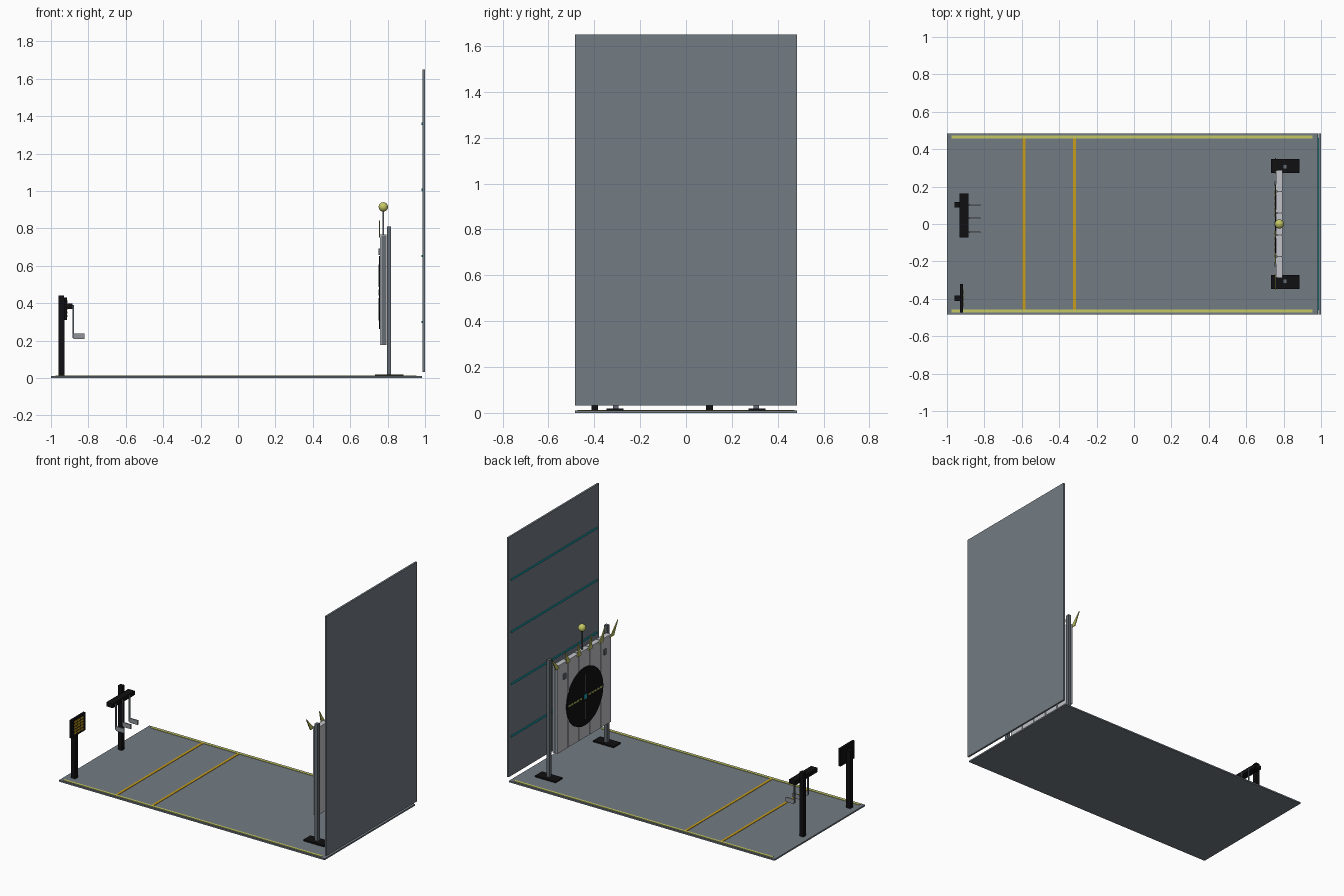
import bpy, bmesh, math
from mathutils import Vector

cube = bpy.data.objects.get("Cube")
if cube:
    bpy.data.objects.remove(cube, do_unlink=True)


def material(name, r, g, b):
    m = bpy.data.materials.new(name)
    m.use_nodes = True
    m.diffuse_color = (r, g, b, 1)
    m.node_tree.nodes["Principled BSDF"].inputs["Base Color"].default_value = (r, g, b, 1)
    return m


SLATE = material("slate", .17, .20, .23)
STEEL = material("steel", .13, .15, .17)
PALE = material("pale grey", .53, .54, .58)
BLACK = material("black", .005, .005, .006)
LEMON = material("pale yellow", .56, .58, .13)
AMBER = material("amber", .58, .34, .01)
TEAL = material("teal", .01, .36, .42)
BLADE = material("blade grey", .28, .30, .32)


def finish(bm, name, mat):
    mesh = bpy.data.meshes.new(name)
    bm.to_mesh(mesh)
    bm.free()
    mesh.materials.append(mat)
    ob = bpy.data.objects.new(name, mesh)
    bpy.context.collection.objects.link(ob)
    return ob


def box(name, mat, x, y, z):
    """Box spanning the given (low, high) ranges."""
    bm = bmesh.new()
    bmesh.ops.create_cube(bm, size=1)
    for v in bm.verts:
        v.co = Vector([r[0] if c < 0 else r[1] for c, r in zip(v.co, (x, y, z))])
    return finish(bm, name, mat)


def around(c, half):
    return (c - half, c + half)


def prism(name, mat, points, x):
    """Outline in y and z, extruded along x."""
    bm = bmesh.new()
    face = bm.faces.new([bm.verts.new((x[0], p[0], p[1])) for p in points])
    new = bmesh.ops.extrude_face_region(bm, geom=[face])["geom"]
    bmesh.ops.translate(bm, vec=(x[1] - x[0], 0, 0),
                        verts=[v for v in new if isinstance(v, bmesh.types.BMVert)])
    bmesh.ops.recalc_face_normals(bm, faces=bm.faces)
    return finish(bm, name, mat)


# Lane floor with edge stripes and throwing lines
box("floor", SLATE, (-1, .985), (-.483, .483), (0, .01))
for side in (-1, 1):
    box("edge_stripe", LEMON, (-.975, .955), around(side * .465, .008), (.01, .013))
for x in (-.587, -.318):
    box("throw_line", AMBER, around(x, .008), (-.457, .457), (.01, .013))

# Back wall with light strips
box("back_wall", SLATE, (.987, 1), (-.483, .483), (.033, 1.65))
for i in range(4):
    box("wall_strip", TEAL, (.982, .987), (-.46, .46), around(.3 + i * .353, .006))

# Target board of vertical planks
PLANK = .116
TOP = .767
MID = .457
box("board_backing", STEEL, (.768, .79), (-.288, .288), (.18, TOP - .004))
for i in range(5):
    y = (i - 2) * PLANK
    box("plank", PALE, (.76, .795), around(y, PLANK / 2 - .003), (.176, TOP))

# Bullseye disc with cross marks
disc = [(.195 * math.cos(math.tau * k / 32), MID + .195 * math.sin(math.tau * k / 32))
        for k in range(32)]
prism("target_disc", BLACK, disc, (.754, .76))
for side in (-1, 1):
    for k in range(5):
        box("disc_dash", LEMON, (.751, .754), around(side * (.048 + k * .03), .011),
            around(MID, .005))
    box("disc_upright", STEEL, (.752, .754), around(0, .003), around(MID + side * .09, .06))
    box("board_fitting", STEEL, (.752, .76), around(side * .215, .012), around(.675, .018))
box("disc_centre", TEAL, (.75, .754), around(0, .014), around(MID, .016))

# Crown of fanned spikes
for i in range(6):
    y = (i - 2.5) * PLANK
    lean = y * .22
    prism("crown_spike", LEMON, [(y - .02, TOP - .015), (y + .02, TOP - .015),
                                 (y + lean, TOP + .075)], (.754, .76))

# Ball finial on a rod
box("finial_rod", STEEL, around(.777, .004), around(0, .004), (.76, .9))
bm = bmesh.new()
bmesh.ops.create_uvsphere(bm, u_segments=20, v_segments=12, radius=.025)
bmesh.ops.translate(bm, vec=(.777, 0, .915), verts=bm.verts)
for f in bm.faces:
    f.smooth = True
finish(bm, "finial_ball", LEMON)

# Board posts and feet
for side in (-1, 1):
    box("board_foot", BLACK, (.732, .885), around(side * .31, .037), (.01, .02))
    box("board_post", STEEL, around(.808, .011), around(side * .307, .012), (.02, .81))

# Rack with three hanging axes
box("rack_post", BLACK, (-.96, -.93), around(.103, .015), (.01, .442))
box("rack_bar", BLACK, (-.933, -.885), (-.073, .162), (.37, .398))
for y in (.103, .03, -.043):
    box("axe_handle", STEEL, (-.886, -.878), around(y, .004), (.215, .39))
    box("axe_blade", BLADE, (-.88, -.82), around(y, .004), (.208, .238))

# Score sign with rows of marks
box("sign_post", BLACK, (-.96, -.928), around(-.398, .015), (.01, .40))
box("sign_board", BLACK, (-.93, -.915), (-.472, -.322), (.31, .43))
for row in range(5):
    for col in range(3):
        box("sign_mark", AMBER, (-.915, -.912), around(-.397 + (col - 1) * .034, .014),
            around(.37 + (row - 2) * .019, .006))
